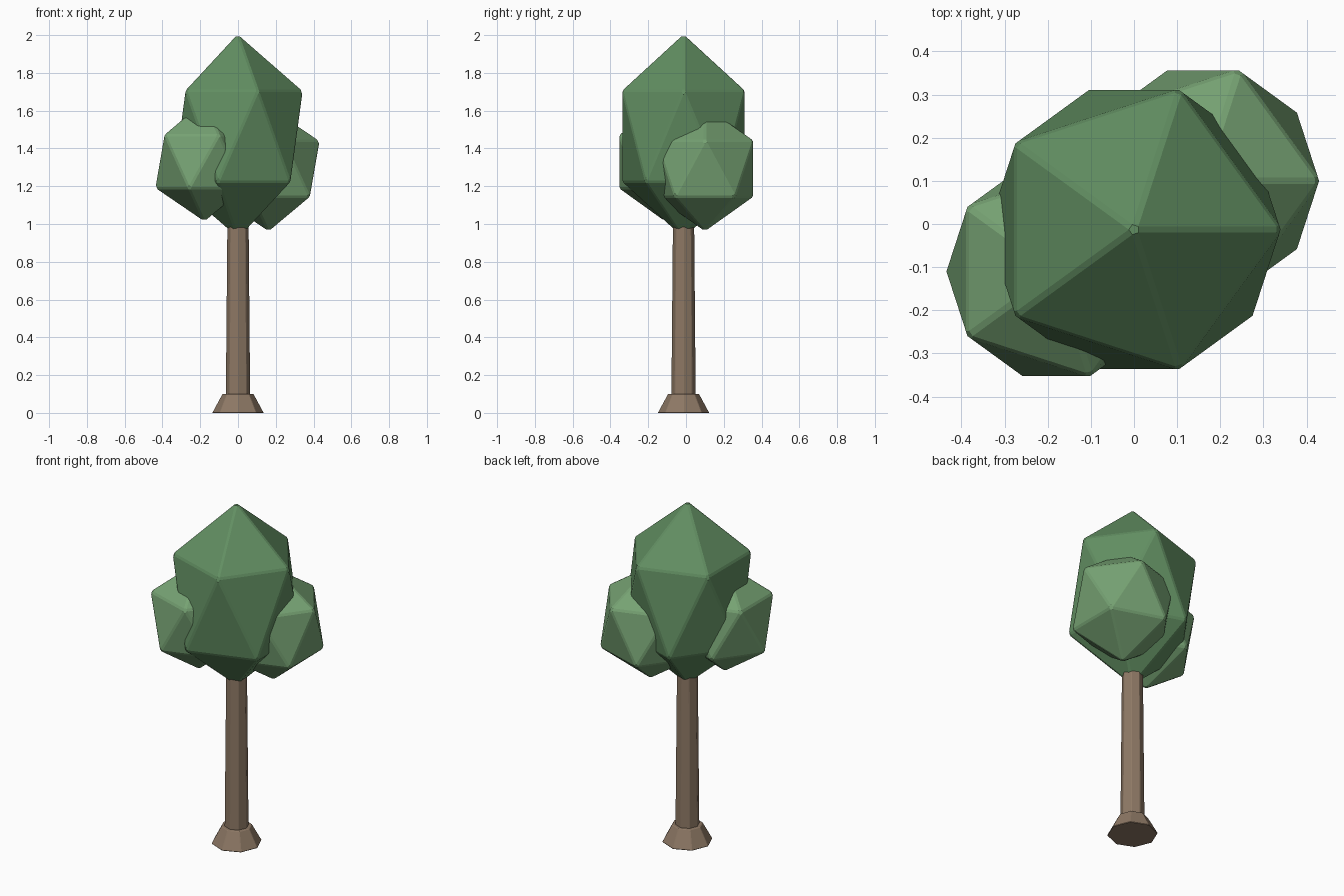
import bpy

if "Cube" in bpy.data.objects:
    bpy.data.objects.remove(bpy.data.objects["Cube"])

CY = -0.013  # trunk and crown axis


def material(name, color):
    m = bpy.data.materials.new(name)
    m.diffuse_color = (*color, 1)
    m.use_nodes = True
    m.node_tree.nodes["Principled BSDF"].inputs["Base Color"].default_value = m.diffuse_color
    return m


bark = material("bark", (0.27, 0.19, 0.13))
leaf_dark = material("leaf_dark", (0.12, 0.27, 0.12))
leaf_light = material("leaf_light", (0.18, 0.36, 0.17))


def finish(name, mat, bevel):
    ob = bpy.context.object
    ob.name = name
    ob.data.materials.append(mat)
    bpy.ops.object.transform_apply(location=False, rotation=True, scale=True)
    b = ob.modifiers.new("edge_bevel", 'BEVEL')
    b.width = bevel
    b.segments = 1
    return ob


def foliage(name, loc, radius, half_height, mat):
    bpy.ops.mesh.primitive_ico_sphere_add(subdivisions=1, radius=1, location=loc)
    bpy.context.object.scale = (radius, radius, half_height)
    finish(name, mat, 0.008)


def stem(name, r1, r2, z1, z2):
    bpy.ops.mesh.primitive_cone_add(vertices=8, radius1=r1, radius2=r2,
                                    depth=z2 - z1, location=(0, CY, (z1 + z2) / 2))
    finish(name, bark, 0.003)


# Trunk and flared root base
stem("root_flare", 0.137, 0.083, 0, 0.1)
stem("trunk", 0.066, 0.056, 0.02, 1.15)

# Foliage: tall crown with two side clumps
foliage("crown", (0, CY, 1.465), 0.383, 0.541, leaf_dark)
foliage("left_clump", (-0.18, -0.11, 1.33), 0.288, 0.318, leaf_light)
foliage("right_clump", (0.16, 0.1, 1.293), 0.304, 0.333, leaf_light)
